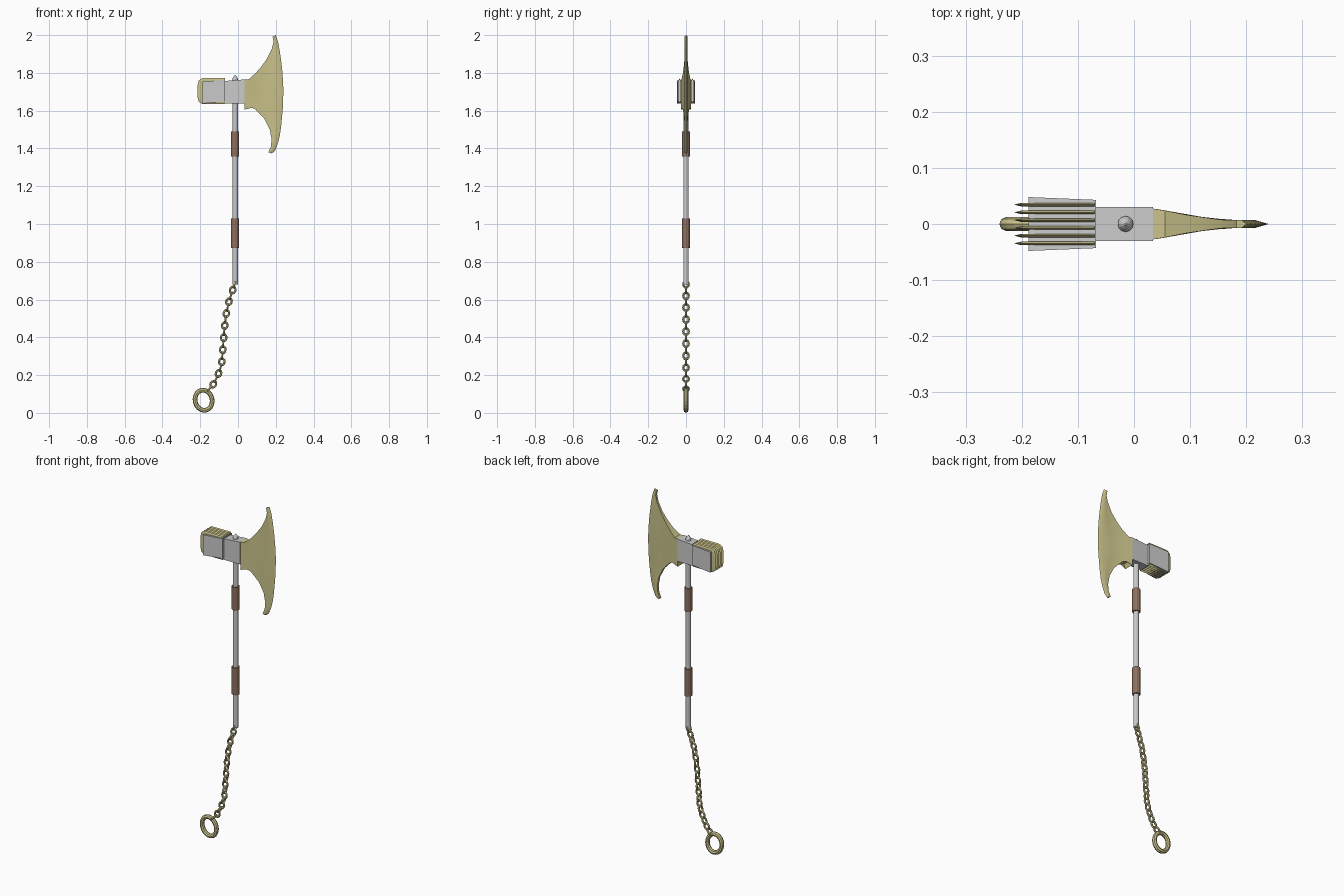
import bpy, bmesh, math
from mathutils import Vector, Matrix

if "Cube" in bpy.data.objects:
    bpy.data.objects.remove(bpy.data.objects["Cube"])


def material(name, rgb):
    m = bpy.data.materials.new(name)
    m.diffuse_color = (*rgb, 1)
    m.use_nodes = True
    m.node_tree.nodes["Principled BSDF"].inputs["Base Color"].default_value = m.diffuse_color
    return m


BRASS = material("brass", (0.60, 0.55, 0.26))
LEATHER = material("leather", (0.27, 0.16, 0.11))
AXIS = -0.015


def add_object(name, bm, mat=None):
    bmesh.ops.recalc_face_normals(bm, faces=bm.faces)
    me = bpy.data.meshes.new(name)
    bm.to_mesh(me)
    bm.free()
    ob = bpy.data.objects.new(name, me)
    bpy.context.collection.objects.link(ob)
    if mat:
        me.materials.append(mat)
    return ob


def lathe(name, profile, mat=None, sides=12):
    """Stack of rings (radius, z) around the handle axis, capped at both ends."""
    bm = bmesh.new()
    rings = [[bm.verts.new((AXIS + r * math.cos(2 * math.pi * i / sides),
                            r * math.sin(2 * math.pi * i / sides), z))
              for i in range(sides)] for r, z in profile]
    for a, b in zip(rings, rings[1:]):
        for i in range(sides):
            j = (i + 1) % sides
            bm.faces.new((a[i], a[j], b[j], b[i]))
    bm.faces.new(rings[0])
    bm.faces.new(rings[-1])
    return add_object(name, bm, mat)


def loft_x(name, sections, mat=None):
    """Box-like body from (x, half_y, z_low, z_high) cross-sections."""
    bm = bmesh.new()
    rings = [[bm.verts.new((x, s * h, z)) for s, z in
              ((-1, lo), (1, lo), (1, hi), (-1, hi))] for x, h, lo, hi in sections]
    for a, b in zip(rings, rings[1:]):
        for i in range(4):
            j = (i + 1) % 4
            bm.faces.new((a[i], a[j], b[j], b[i]))
    bm.faces.new(rings[0])
    bm.faces.new(rings[-1])
    return add_object(name, bm, mat)


def link(name, center, direction, turned, rx, rz, wire, seg=12, sides=6):
    """Oval ring lying in the xz plane, long axis along direction."""
    bm = bmesh.new()
    d = Vector(direction).normalized()
    side = Vector((0, 1, 0)) if turned else Vector((0, 1, 0)).cross(d)
    normal = side.cross(d)
    grid = []
    for i in range(seg):
        a = 2 * math.pi * i / seg
        out = side * math.cos(a) + d * math.sin(a)
        c = Vector(center) + side * rx * math.cos(a) + d * rz * math.sin(a)
        grid.append([bm.verts.new(c + out * wire * math.cos(2 * math.pi * k / sides)
                                  + normal * wire * math.sin(2 * math.pi * k / sides))
                     for k in range(sides)])
    for i in range(seg):
        a, b = grid[i], grid[(i + 1) % seg]
        for k in range(sides):
            j = (k + 1) % sides
            bm.faces.new((a[k], a[j], b[j], b[k]))
    return add_object(name, bm, BRASS)


# Handle, grips, finial
lathe("handle", [(0.014, 0.68), (0.014, 1.66)])
for n, (lo, hi) in enumerate(((0.872, 1.028), (1.358, 1.49))):
    lathe(f"grip_{n}", [(0.021, lo), (0.021, hi)], LEATHER)
lathe("finial", [(0.014, 1.755), (0.014, 1.770), (0.009, 1.780), (0.002, 1.788)])

# Head socket and hammer core
loft_x("head_socket", [(-0.07, 0.03, 1.637, 1.757), (0.034, 0.03, 1.637, 1.765)])
loft_x("hammer_core", [(-0.188, 0.048, 1.638, 1.755), (-0.068, 0.043, 1.648, 1.762)])

# Hammer fins: rounded plates with a sharpened striking edge
outer = [(-0.07, 1.772), (-0.19, 1.772), (-0.208, 1.76), (-0.214, 1.735),
         (-0.214, 1.672), (-0.208, 1.648), (-0.19, 1.636), (-0.07, 1.636)]
inner = [(-0.07, 1.765), (-0.184, 1.765), (-0.197, 1.754), (-0.202, 1.735),
         (-0.202, 1.672), (-0.197, 1.654), (-0.184, 1.643), (-0.07, 1.643)]
for f in range(6):
    y = (f - 2.5) * 0.0138
    bm = bmesh.new()
    rim = [bm.verts.new((x, y, z)) for x, z in outer]
    for s in (-1, 1):
        ring = [bm.verts.new((x, y + s * 0.003, z)) for x, z in inner]
        bm.faces.new(ring)
        for i in range(8):
            bm.faces.new((rim[i], rim[(i + 1) % 8], ring[(i + 1) % 8], ring[i]))
    add_object(f"hammer_fin_{f}", bm, BRASS)

# Axe blade rows, tip to tip: back x,z / bevel ridge x,z / cutting edge x,z
rows = [
    (0.183, 1.992, 0.192, 1.996, 0.200, 2.000),
    (0.188, 1.965, 0.197, 1.970, 0.212, 1.965),
    (0.180, 1.930, 0.203, 1.925, 0.221, 1.915),
    (0.155, 1.878, 0.209, 1.870, 0.229, 1.860),
    (0.125, 1.835, 0.213, 1.815, 0.235, 1.805),
    (0.093, 1.798, 0.216, 1.770, 0.238, 1.760),
    (0.055, 1.765, 0.217, 1.725, 0.240, 1.720),
    (0.034, 1.765, 0.217, 1.700, 0.240, 1.700),
    (0.034, 1.605, 0.216, 1.655, 0.239, 1.650),
    (0.046, 1.628, 0.214, 1.620, 0.237, 1.610),
    (0.093, 1.606, 0.211, 1.580, 0.233, 1.565),
    (0.140, 1.556, 0.206, 1.530, 0.228, 1.515),
    (0.168, 1.500, 0.200, 1.480, 0.221, 1.465),
    (0.178, 1.448, 0.194, 1.435, 0.209, 1.420),
    (0.174, 1.410, 0.185, 1.400, 0.196, 1.388),
    (0.161, 1.380, 0.170, 1.376, 0.180, 1.374),
]


def half_thickness(x):
    keys = ((0.03, 0.028), (0.045, 0.026), (0.10, 0.015), (0.16, 0.007), (0.25, 0.0065))
    for (x0, t0), (x1, t1) in zip(keys, keys[1:]):
        if x <= x1:
            return t0 + (t1 - t0) * (x - x0) / (x1 - x0)


bm = bmesh.new()
sheets = {-1: [], 1: []}
for bx, bz, rx, rz, ex, ez in rows:
    edge = bm.verts.new((ex, 0, ez))
    for s in (-1, 1):
        line = []
        for t in (0, 0.33, 0.67, 1):
            x, z = bx + (rx - bx) * t, bz + (rz - bz) * t
            line.append(bm.verts.new((x, s * half_thickness(x), z)))
        sheets[s].append(line + [edge])
for s in (-1, 1):
    for a, b in zip(sheets[s], sheets[s][1:]):
        for i in range(4):
            bm.faces.new((a[i], a[i + 1], b[i + 1], b[i]))
L, R = sheets[-1], sheets[1]
for i in range(len(rows) - 1):
    bm.faces.new((L[i][0], L[i + 1][0], R[i + 1][0], R[i][0]))
for i in (0, -1):
    bm.faces.new(L[i] + R[i][3::-1])
blade = add_object("axe_blade", bm, BRASS)
blade.data.shade_smooth()
blade.data.set_sharp_from_angle(angle=math.radians(25))

# Chain: alternate links spaced evenly along a hanging path
path = [Vector((x, 0, z)) for x, z in
        ((-0.015, 0.69), (-0.029, 0.648), (-0.050, 0.583), (-0.064, 0.515), (-0.072, 0.448),
         (-0.077, 0.382), (-0.082, 0.318), (-0.087, 0.255), (-0.107, 0.198),
         (-0.134, 0.146), (-0.160, 0.118))]
lengths = [(b - a).length for a, b in zip(path, path[1:])]


def along(d):
    for a, b, l in zip(path, path[1:], lengths):
        if d <= l:
            break
        d -= l
    return a + (b - a) * (d / l), b - a


COUNT = 19
for i in range(COUNT):
    c, d = along(0.01 + i * (sum(lengths) - 0.022) / (COUNT - 1))
    link(f"chain_link_{i}", c, d, i % 2 == 0, 0.0145, 0.0185, 0.0058)

# End ring
link("end_ring", (-0.182, 0, 0.067), (-0.25, 0, 1), False, 0.045, 0.054, 0.0125, 20, 8)
